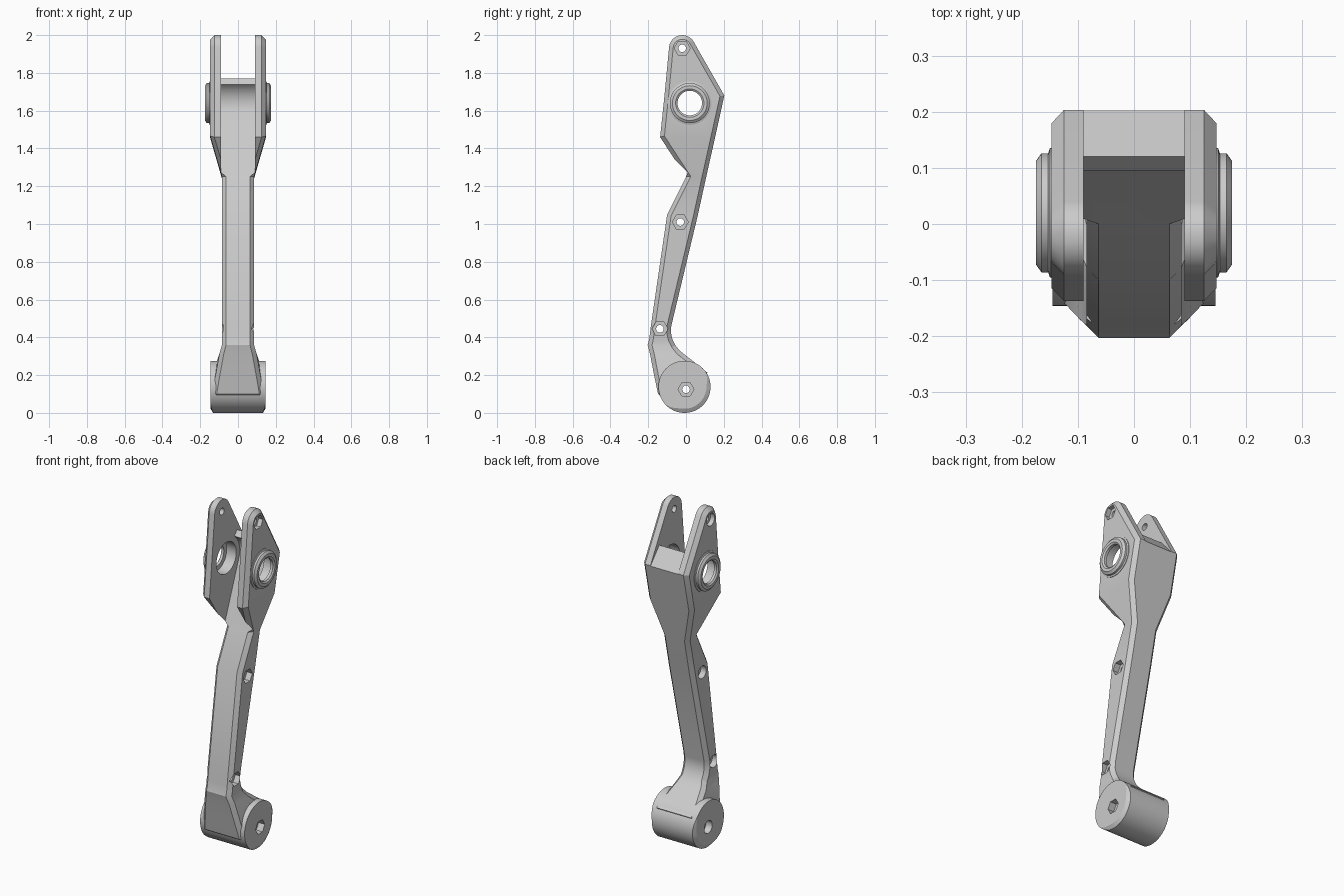
import bpy, bmesh
from math import sin, cos, radians, pi
from mathutils import Vector

if "Cube" in bpy.data.objects:
    bpy.data.objects.remove(bpy.data.objects["Cube"])


def make(name, verts, faces):
    me = bpy.data.meshes.new(name)
    me.from_pydata(verts, [], faces)
    bm = bmesh.new()
    bm.from_mesh(me)
    bmesh.ops.remove_doubles(bm, verts=bm.verts, dist=1e-5)
    bmesh.ops.recalc_face_normals(bm, faces=bm.faces)
    bm.to_mesh(me)
    bm.free()
    ob = bpy.data.objects.new(name, me)
    bpy.context.collection.objects.link(ob)
    return ob


def arc(cy, cz, r, a0, a1, n):
    angles = [radians(a0 + (a1 - a0) * i / (n - 1)) for i in range(n)]
    return [(cy + r * cos(a), cz + r * sin(a)) for a in angles]


def circle(cy, cz, r, n):
    return arc(cy, cz, r, 0, 360 - 360 / n, n)


def inset(pts, d):
    """Offset a counterclockwise outline inwards with mitred corners."""
    out = []
    for i, p in enumerate(pts):
        p = Vector(p)
        a = (p - Vector(pts[i - 1])).normalized()
        b = (Vector(pts[(i + 1) % len(pts)]) - p).normalized()
        n1, n2 = Vector((a.y, -a.x)), Vector((b.y, -b.x))
        out.append(tuple(p - (n1 + n2) * d / (1 + n1.dot(n2))))
    return out


def chamfered(name, outer, inner, xo, xi, paired=False):
    """Side outline made solid along x, with chamfered rims; xo, xi per point."""
    n = len(outer)
    rings = [(inner, xi, -1), (outer, xo, -1), (outer, xo, 1), (inner, xi, 1)]
    verts = [(s * x, y, z) for pts, xs, s in rings for (y, z), x in zip(pts, xs)]
    faces = [(k * n + i, k * n + (i + 1) % n, (k + 1) * n + (i + 1) % n, (k + 1) * n + i)
             for k in range(3) for i in range(n)]
    for o in (0, 3 * n):
        if paired:
            faces += [(o + i, o + i + 1, o + n - 2 - i, o + n - 1 - i)
                      for i in range(n // 2 - 1)]
        else:
            faces.append(tuple(range(o, o + n)))
    return make(name, verts, faces)


def prism(name, pts, x0, x1):
    n = len(pts)
    verts = [(x, y, z) for x in (x0, x1) for y, z in pts]
    faces = [(i, (i + 1) % n, n + (i + 1) % n, n + i) for i in range(n)]
    faces += [tuple(range(n)), tuple(range(n, 2 * n))]
    ob = make(name, verts, faces)
    ob.hide_render = True
    return ob


def cut(ob, cutters):
    bpy.context.view_layer.objects.active = ob
    for c in cutters:
        m = ob.modifiers.new("cut", 'BOOLEAN')
        m.operation, m.solver, m.object = 'DIFFERENCE', 'EXACT', c
        bpy.ops.object.modifier_apply(modifier=m.name)


# arm: front edge and back edge from top to bottom, paired row by row
N = 7
front = arc(-0.02, 1.93, 0.07, 100, 177, N) + [
    (-0.114, 1.68), (-0.137, 1.46), (0.0, 1.25), (-0.10, 1.05),
    (-0.186, 0.46), (-0.191, 0.42), (-0.196, 0.385), (-0.203, 0.36),
    (-0.19, 0.31), (-0.169, 0.20), (-0.148, 0.10), (-0.10, 0.06)]
back = arc(-0.02, 1.93, 0.07, 85, 30, N) + [
    (0.203, 1.68), (0.152, 1.45), (0.104, 1.235), (0.061, 1.04),
    (-0.078, 0.46), (-0.08, 0.425), (-0.072, 0.391), (-0.056, 0.358),
    (-0.032, 0.328), (0.04, 0.272), (0.113, 0.213), (0.05, 0.10)]
width = [0.147] * (N + 2) + [0.085] * 6 + [0.098, 0.118, 0.135, 0.135]
# the row list holds N arc rows plus twelve straight rows
width = width[:N + 2] + [0.085] * 6 + [0.098, 0.118, 0.135, 0.135]
outline = front + back[::-1]
w = width + width[::-1]
CH = 0.022
arm = chamfered("arm", outline, inset(outline, CH), [x - CH for x in w], w, paired=True)

# foot: cross barrel with a crescent chamfer along its lower rim
outer, inner, xo = [], [], []
FN = 64
for i in range(FN):
    a = 2 * pi * i / FN
    off = abs((a + radians(50) + pi) % (2 * pi) - pi) / radians(88)
    s = max(0.0, min(1.0, (1 - off) * 2.5))
    outer.append((-0.008 + 0.138 * cos(a), 0.138 + 0.138 * sin(a)))
    r = 0.138 - 0.022 * s
    inner.append((-0.008 + r * cos(a), 0.138 + r * sin(a)))
    xo.append(0.145 - 0.013 * s)
foot = chamfered("foot_barrel", outer, inner, xo, [0.145] * FN)

# fork slot, leaving a curved web behind the pivot
slot = [(0.0, 1.25)] + arc(0.02, 1.64, 0.125, -20, 53, 14) + [
    (0.12, 1.77), (0.30, 1.5675), (0.30, 2.2), (-0.4, 2.2), (-0.4, 1.25)]
cutters = [prism("slot_cutter", slot, -0.09, 0.09),
           prism("pivot_cutter", circle(0.02, 1.64, 0.092, 48), -0.3, 0.3)]

# bolt holes: hexagonal nut pocket on the right, round head pocket on the left
bolts = []
for y, z, depth in [(-0.02, 1.93, 0.12), (-0.03, 1.01, 0.05),
                    (-0.138, 0.445, 0.05), (0.0, 0.125, 0.105)]:
    bolts.append(prism("bolt_cutter", circle(y, z, 0.02, 20), -0.3, 0.3))
    bolts.append(prism("nut_cutter", circle(y, z, 0.042, 6), depth, 0.3))
    bolts.append(prism("head_cutter", circle(y, z, 0.037, 28), -0.3, -depth))
cut(arm, cutters + bolts)
cut(foot, bolts[-3:])
for c in cutters + bolts:
    bpy.data.objects.remove(c)

# pivot bosses: stepped rings with an inner bearing pocket
ring = [(0.115, 0.14), (0.115, 0.15), (0.106, 0.153), (0.106, 0.165), (0.092, 0.175),
        (0.075, 0.175), (0.065, 0.168), (0.065, 0.152), (0.092, 0.152), (0.092, 0.14)]
RN, K = 48, len(ring)
bosses = []
for side, s in (("left", -1), ("right", 1)):
    verts = [(s * x, 0.02 + r * cos(2 * pi * i / RN), 1.64 + r * sin(2 * pi * i / RN))
             for i in range(RN) for r, x in ring]
    faces = [(i * K + j, i * K + (j + 1) % K,
              (i + 1) % RN * K + (j + 1) % K, (i + 1) % RN * K + j)
             for i in range(RN) for j in range(K)]
    bosses.append(make("pivot_boss_" + side, verts, faces))

# smooth curved walls, sharp edges kept
for ob in [arm, foot] + bosses:
    bpy.ops.object.select_all(action='DESELECT')
    ob.select_set(True)
    bpy.context.view_layer.objects.active = ob
    bpy.ops.object.shade_smooth_by_angle(angle=radians(19))
